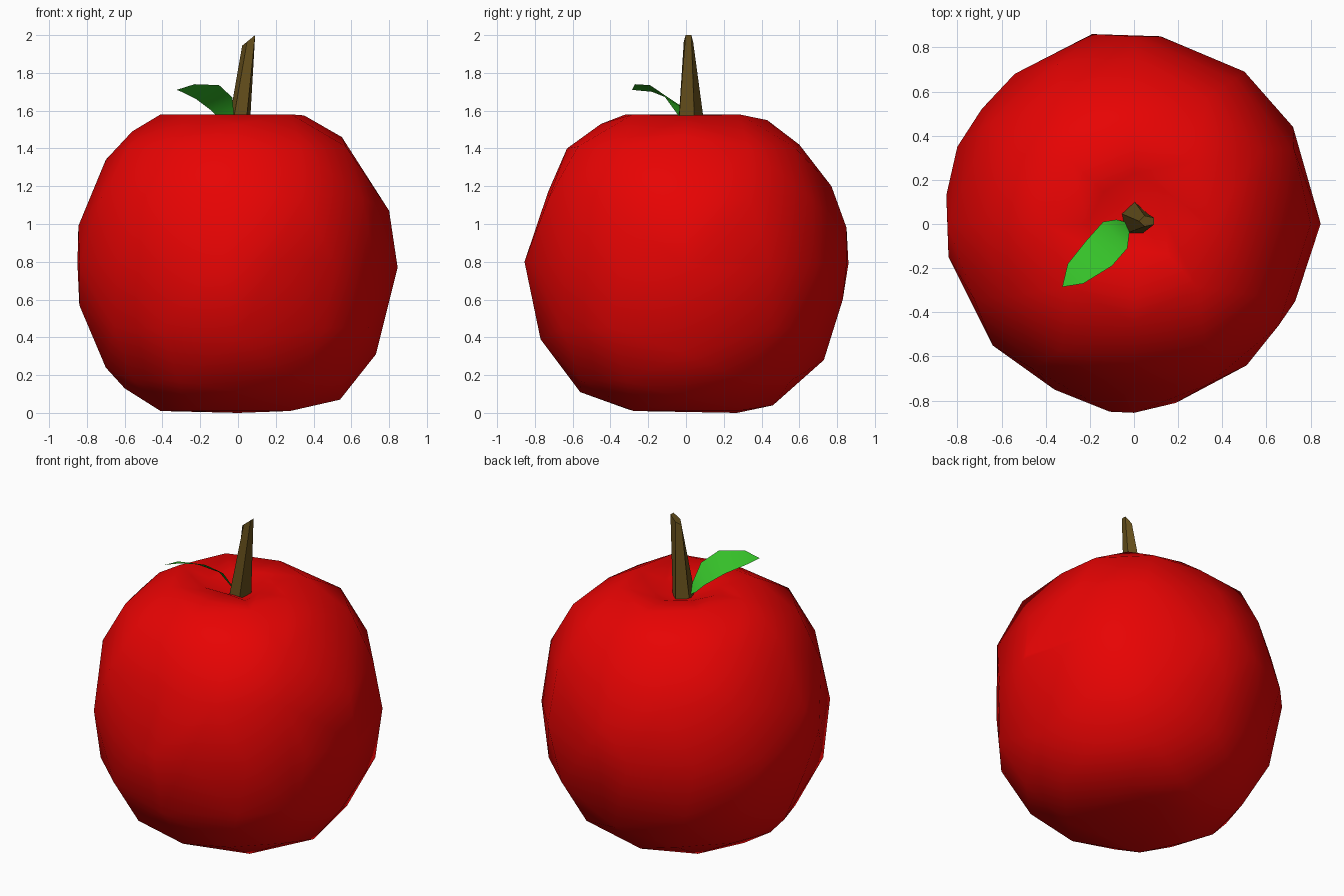
import bpy, bmesh, math
from mathutils import Vector

cube = bpy.data.objects.get("Cube")
if cube:
    bpy.data.objects.remove(cube, do_unlink=True)


def material(name, rgb):
    mat = bpy.data.materials.new(name)
    mat.use_nodes = True
    colour = (*rgb, 1)
    mat.diffuse_color = colour
    bsdf = next(n for n in mat.node_tree.nodes if n.type == "BSDF_PRINCIPLED")
    bsdf.inputs["Base Color"].default_value = colour
    return mat


def make_object(name, bm, mat, smooth=False):
    for face in bm.faces:
        face.smooth = smooth
    mesh = bpy.data.meshes.new(name)
    bm.to_mesh(mesh)
    bm.free()
    mesh.materials.append(mat)
    obj = bpy.data.objects.new(name, mesh)
    bpy.context.collection.objects.link(obj)
    return obj


red = material("apple red", (0.8, 0.001, 0.001))
brown = material("stem brown", (0.13, 0.078, 0.011))
green = material("leaf green", (0.036, 0.53, 0.022))

# Fruit: a faceted hull through three outlines, plus rings at the diagonals
front = [(-.41, 1.58), (.35, 1.575), (.55, 1.46), (.8, 1.07), (.845, .77), (.73, .31),
         (.54, .07), (.25, .02), (-.41, .01), (-.6, .13), (-.7, .24), (-.84, .57),
         (-.845, .99), (-.7, 1.34), (-.56, 1.49)]
side = [(-.32, 1.58), (-.45, 1.53), (-.63, 1.4), (-.73, 1.17), (-.855, .8), (-.77, .39),
        (-.56, .11), (-.31, .02), (.27, 0), (.46, .04), (.73, .28), (.83, .6),
        (.85, .98), (.77, 1.2), (.6, 1.42), (.43, 1.55), (.33, 1.58)]
waist = [(.84, .02), (.72, .44), (.5, .69), (.12, .85), (-.19, .86), (-.54, .68),
         (-.69, .52), (-.8, .35), (-.85, .13), (-.84, -.15), (-.64, -.55), (-.36, -.75),
         (-.11, -.85), (.19, -.81), (.51, -.64), (.73, -.35)]
points = [Vector((x, 0, z)) for x, z in front]
points += [Vector((0, y, z)) for y, z in side]
points += [Vector((x, y, .79)) for x, y in waist]
rings = [(.4, 1.58, (45,)), (.66, 1.41, (30, 60)), (.8, 1.14, (25, 55)),
         (.8, .45, (35, 60)), (.64, .17, (30, 60)), (.39, .01, (45,))]
for radius, z, angles in rings:
    for quarter in range(4):
        for a in angles:
            t = math.radians(a + 90 * quarter)
            points.append(Vector((radius * math.cos(t), radius * math.sin(t), z)))

bm = bmesh.new()
for p in points:
    bm.verts.new(p)
hull = bmesh.ops.convex_hull(bm, input=bm.verts)
loose = {v for v in hull["geom_interior"] + hull["geom_unused"]
         if isinstance(v, bmesh.types.BMVert)}
bmesh.ops.delete(bm, geom=list(loose), context="VERTS")

# Dimple: sink the flat crown into a shallow funnel
bm.normal_update()
crown = [f for f in bm.faces if f.normal.z > .9 and f.calc_center_median().z > 1.565]
cap = bmesh.ops.dissolve_faces(bm, faces=crown)["region"]
bmesh.ops.inset_region(bm, faces=cap, thickness=.2, use_even_offset=False)
for v in {v for f in cap for v in f.verts}:
    v.co.z = 1.55
for v in bmesh.ops.poke(bm, faces=cap)["verts"]:
    v.co = (.01, .02, 1.48)
bmesh.ops.recalc_face_normals(bm, faces=bm.faces)
make_object("fruit", bm, red, smooth=True)

# Stem: five-sided taper with a slight twist, leaning, slanted cut at the tip
bm = bmesh.new()
base, tip = [], []
for i in range(5):
    t = math.radians(90 + 72 * i)
    base.append(bm.verts.new((.002 + .062 * math.cos(t), .022 + .08 * math.sin(t), 1.49)))
    c, s = math.cos(t + math.radians(18)), math.sin(t + math.radians(18))
    tip.append(bm.verts.new((.06 + .038 * c, .013 + .026 * s, 1.975 + .031 * c)))
for i in range(5):
    j = (i + 1) % 5
    bm.faces.new((base[i], base[j], tip[j], tip[i]))
bm.faces.new(tip)
bm.faces.new(base[::-1])
make_object("stem", bm, brown)

# Leaf: a thin curved blade between two edges
near = [(-.02, -.03, 1.56), (-.03, -.11, 1.67), (-.1, -.19, 1.735), (-.23, -.27, 1.74)]
far = [(-.08, .02, 1.54), (-.14, .01, 1.6), (-.22, -.08, 1.66), (-.3, -.18, 1.7)]
bm = bmesh.new()
a = [bm.verts.new(p) for p in near]
b = [bm.verts.new(p) for p in far]
root = bm.verts.new((0, 0, 1.49))
end = bm.verts.new((-.325, -.285, 1.71))
bm.faces.new((root, a[0], b[0]))
for i in range(3):
    bm.faces.new((a[i], a[i + 1], b[i + 1], b[i]))
bm.faces.new((a[3], end, b[3]))
bm.normal_update()
for f in bm.faces:
    if f.normal.z < 0:
        f.normal_flip()
make_object("leaf", bm, green, smooth=True)
